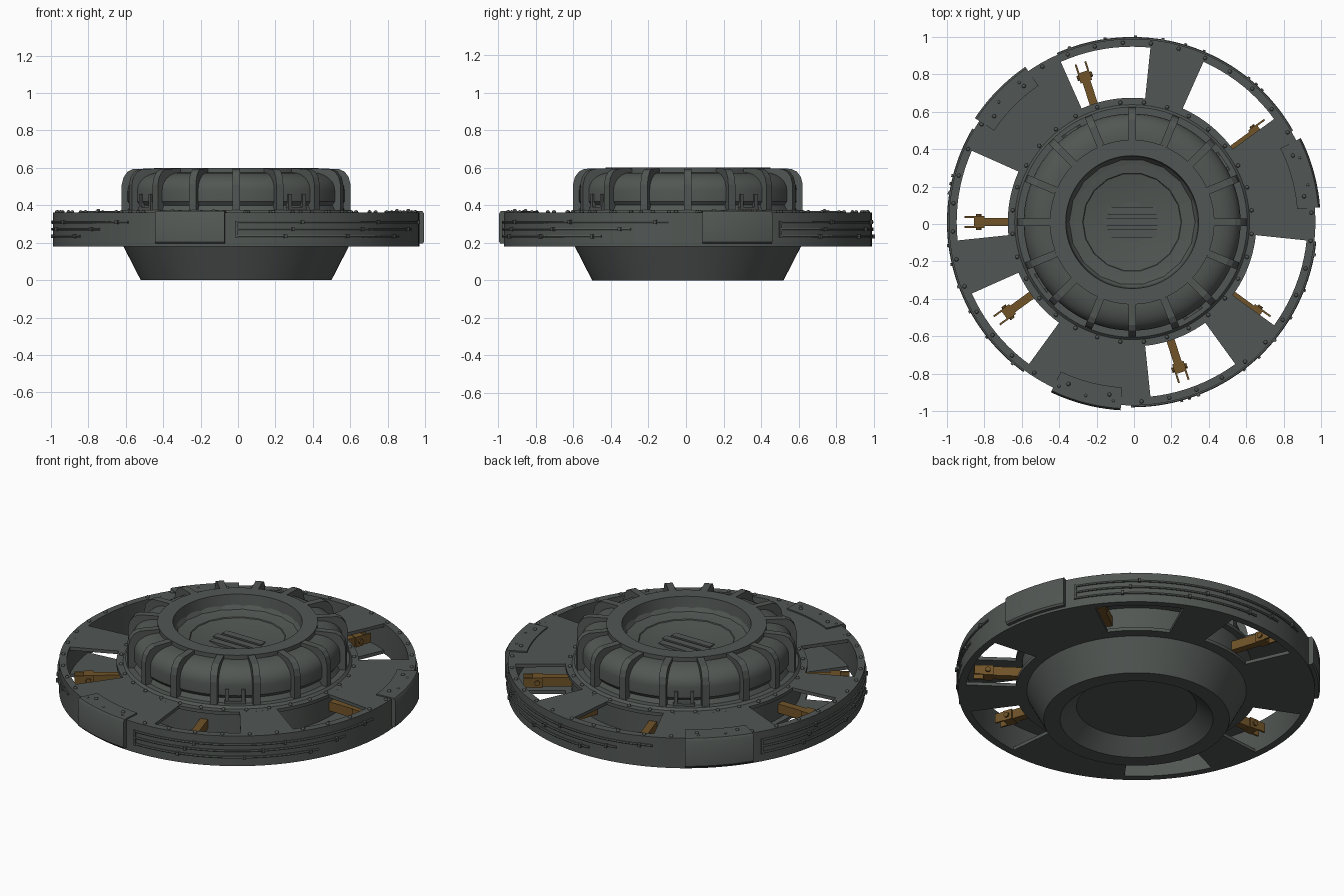
import bpy, bmesh, math
from mathutils import Matrix, Vector

if "Cube" in bpy.data.objects:
    bpy.data.objects.remove(bpy.data.objects["Cube"])

CX, CY = -0.01, 0.01          # axis of the disc


def material(name, rgb):
    m = bpy.data.materials.new(name)
    m.diffuse_color = (*rgb, 1)
    m.use_nodes = True
    m.node_tree.nodes["Principled BSDF"].inputs["Base Color"].default_value = m.diffuse_color
    return m


GREY = material("dark grey metal", (0.083, 0.094, 0.087))
BROWN = material("bronze brown", (0.165, 0.088, 0.022))


def finish(name, bm, mat, smooth=True):
    bmesh.ops.remove_doubles(bm, verts=bm.verts, dist=1e-5)
    bmesh.ops.recalc_face_normals(bm, faces=bm.faces)
    me = bpy.data.meshes.new(name)
    bm.to_mesh(me)
    bm.free()
    me.materials.append(mat)
    ob = bpy.data.objects.new(name, me)
    ob.location = (CX, CY, 0)
    bpy.context.collection.objects.link(ob)
    if smooth:
        bpy.ops.object.select_all(action='DESELECT')
        ob.select_set(True)
        bpy.context.view_layer.objects.active = ob
        bpy.ops.object.shade_smooth_by_angle(angle=math.radians(35))
    return ob


def sweep(bm, profile, a0=0, a1=360, n=120, closed=True):
    """Turn an (r, z) profile about the z axis from a0 to a1 degrees."""
    full = a1 - a0 >= 360
    rings = []
    for i in range(n if full else n + 1):
        a = math.radians(a0 + (a1 - a0) * i / n)
        rings.append([bm.verts.new((r * math.cos(a), r * math.sin(a), z)) for r, z in profile])
    m = len(profile)
    for i in range(n):
        A, B = rings[i], rings[(i + 1) % len(rings)]
        for j in range(m if closed else m - 1):
            k = (j + 1) % m
            if profile[j][0] == 0 and profile[k][0] == 0:
                continue
            if profile[j][0] == 0:
                bm.faces.new((A[j], B[k], A[k]))
            elif profile[k][0] == 0:
                bm.faces.new((A[j], B[j], A[k]))
            else:
                bm.faces.new((A[j], B[j], B[k], A[k]))
    if not full:
        bm.faces.new(rings[0])
        bm.faces.new(rings[-1])


def rect(r0, r1, z0, z1):
    return [(r0, z0), (r1, z0), (r1, z1), (r0, z1)]


def spin(deg):
    return Matrix.Rotation(math.radians(deg), 4, 'Z')


def box(bm, r0, r1, t0, t1, z0, z1, deg):
    """Box given along radius, tangent and height, turned to an angle."""
    mat = spin(deg) @ Matrix.Translation(((r0 + r1) / 2, (t0 + t1) / 2, (z0 + z1) / 2)) \
        @ Matrix.Diagonal((r1 - r0, t1 - t0, z1 - z0, 1))
    bmesh.ops.create_cube(bm, size=1, matrix=mat)


def extrude_profile(bm, profile, width, deg):
    sides = [[bm.verts.new(spin(deg) @ Vector((r, t, z))) for r, z in profile]
             for t in (-width / 2, width / 2)]
    for s in sides:
        bm.faces.new(s)
    for j in range(len(profile)):
        k = (j + 1) % len(profile)
        bm.faces.new((sides[0][j], sides[0][k], sides[1][k], sides[1][j]))


# Central hub: tapered foot, wall, rounded dome and raised collar
dome = [(0.58 - 0.13 * (1 - math.cos(math.radians(a))), 0.48 + 0.095 * math.sin(math.radians(a)))
        for a in range(0, 91, 15)]
bm = bmesh.new()
sweep(bm, [(0, 0.08), (0.33, 0.08), (0.42, 0), (0.51, 0), (0.605, 0.185), (0.63, 0.185),
           (0.63, 0.36), (0.615, 0.375), (0.58, 0.375), (0.565, 0.40), (0.58, 0.42)]
      + dome + [(0.44, 0.575), (0.44, 0.6), (0.355, 0.6), (0.345, 0.52), (0, 0.44)],
      closed=False)
finish("hub_and_dome", bm, GREY)

# Faceted bowl inside the collar
bm = bmesh.new()
sweep(bm, [(0.352, 0.54), (0.335, 0.515), (0.265, 0.505), (0.255, 0.49), (0.165, 0.46),
           (0.155, 0.465), (0, 0.465)], n=18, closed=False)
finish("bowl", bm, GREY, False)

# Slats on the bowl floor
bm = bmesh.new()
for y, half in ((-0.06, 0.13), (0, 0.15), (0.06, 0.13)):
    box(bm, -half, half, y - 0.022, y + 0.022, 0.46, 0.48, 0)
finish("bowl_slats", bm, GREY, False)

# Sixteen ribs over the dome
bm = bmesh.new()
rib = [(0.55, 0.362), (0.612, 0.362), (0.612, 0.51), (0.602, 0.55), (0.58, 0.58), (0.55, 0.594),
       (0.44, 0.597), (0.44, 0.55), (0.52, 0.53)]
for i in range(16):
    extrude_profile(bm, rib, 0.04, i * 22.5)
finish("dome_ribs", bm, GREY, False)

# Small vent boxes in some bays
bm = bmesh.new()
for i in range(4):
    a = 33.75 + 90 * i
    box(bm, 0.54, 0.592, -0.06, 0.06, 0.375, 0.39, a)
    for t in (-0.055, 0.035):
        box(bm, 0.54, 0.588, t, t + 0.02, 0.385, 0.46, a)
finish("dome_vents", bm, GREY, False)

# Hollow rim: outer band, inner lips and the spoke plates between the six windows
bm = bmesh.new()
sweep(bm, rect(0.938, 0.98, 0.18, 0.362))
finish("rim_band", bm, GREY)
bm = bmesh.new()
for z0, z1 in ((0.18, 0.2), (0.342, 0.362)):
    sweep(bm, rect(0.6, 0.665, z0, z1))
finish("hub_lips", bm, GREY)
for level, z0, z1 in (("upper", 0.342, 0.3619), ("lower", 0.1801, 0.2)):
    bm = bmesh.new()
    for k in range(3):
        for a0, a1 in ((66, 84), (114, 156)):
            sweep(bm, rect(0.66, 0.945, z0, z1), a0 + 120 * k, a1 + 120 * k, (a1 - a0) // 3)
    finish(level + "_spokes", bm, GREY)

# Three armour plates wrapped over the rim
bm = bmesh.new()
for a in (15.5, 135.5, 255.5):
    sweep(bm, [(0.97, 0.195), (1.0, 0.195), (1.008, 0.205), (1.008, 0.355), (0.998, 0.37),
               (0.885, 0.37), (0.885, 0.355), (0.97, 0.355)], a - 11, a + 11, 10)
finish("armour_plates", bm, GREY)

# Pipes of three lengths running round the rim, with clips
bm = bmesh.new()
clips = bmesh.new()
for k in range(3):
    start = 30 + 120 * k
    for z, length in ((0.31, 84), (0.272, 72), (0.234, 62)):
        hexagon = [(0.983 + 0.007 * math.cos(math.radians(b)), z + 0.007 * math.sin(math.radians(b)))
                   for b in range(0, 360, 60)]
        sweep(bm, hexagon, start, start + length, length // 2)
        for f in (0.25, 0.6, 0.95):
            box(clips, 0.97, 0.998, -0.008, 0.008, z - 0.01, z + 0.01, start + length * f)
    box(bm, 0.975, 0.99, -0.006, 0.006, 0.227, 0.317, start)
finish("rim_pipes", bm, GREY)
finish("pipe_clips", clips, GREY, False)

# Bolts on the rim, round the dome and on the armour plates
bm = bmesh.new()


def bolt(r, z, deg, size):
    bmesh.ops.create_uvsphere(bm, u_segments=8, v_segments=6, radius=size,
                              matrix=spin(deg) @ Matrix.Translation((r, 0, z)))


for i in range(40):
    bolt(0.96, 0.363, i * 9 + 3, 0.011)
for i in range(32):
    bolt(0.642, 0.363, i * 11.25 + 5.6, 0.011)
for a in (15.5, 135.5, 255.5):
    for d in (-7, 7):
        bolt(0.93, 0.37, a + d, 0.011)
finish("bolts", bm, GREY)

# Ten brown clevis arms reaching out from the hub inside the rim
bm = bmesh.new()
for i in range(10):
    a = 36 * i
    box(bm, 0.6, 0.80, -0.022, 0.022, 0.235, 0.29, a)
    box(bm, 0.79, 0.845, -0.032, 0.032, 0.232, 0.293, a)
    for t in (-0.032, 0.022):
        box(bm, 0.79, 0.895, t, t + 0.01, 0.235, 0.29, a)
    pin = spin(a) @ Matrix.Translation((0.82, 0, 0.262)) @ Matrix.Rotation(math.pi / 2, 4, 'X')
    bmesh.ops.create_cone(bm, cap_ends=True, segments=10, radius1=0.015, radius2=0.015,
                          depth=0.085, matrix=pin)
finish("clevis_arms", bm, BROWN, False)
